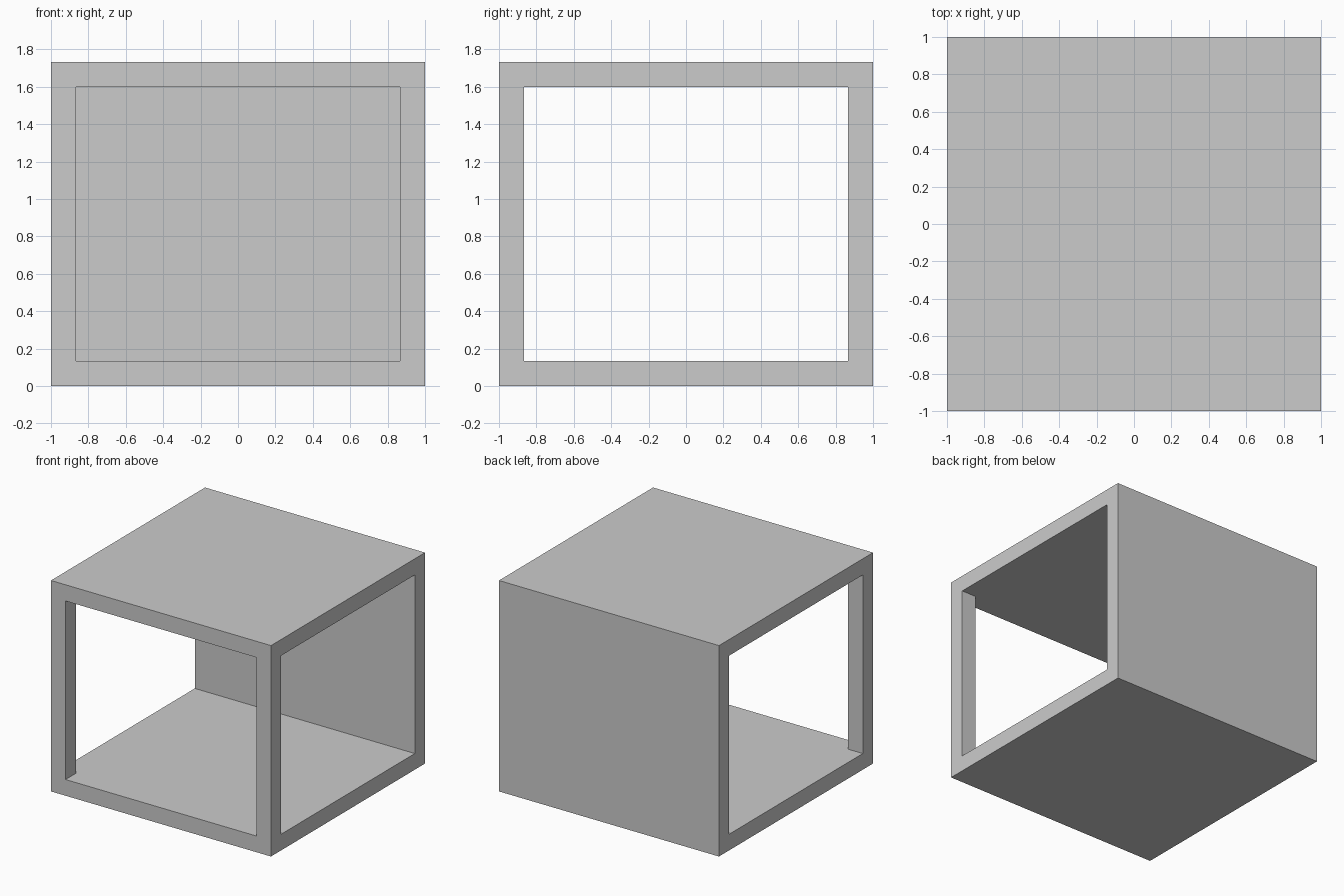
import bpy, bmesh
from mathutils import Vector

if "Cube" in bpy.data.objects:
    bpy.data.objects.remove(bpy.data.objects["Cube"])

H = 1.733          # overall height
T = 0.133          # wall, slab and post thickness
I = 1 - T          # inner half width
OUT = 1.3          # cutter overshoot


def prism(name, plan, z0, z1):
    """Extrude a plan outline between two heights."""
    bm = bmesh.new()
    face = bm.faces.new([bm.verts.new((x, y, z0)) for x, y in plan])
    ext = bmesh.ops.extrude_face_region(bm, geom=[face])
    verts = [g for g in ext["geom"] if isinstance(g, bmesh.types.BMVert)]
    bmesh.ops.translate(bm, verts=verts, vec=Vector((0, 0, z1 - z0)))
    bmesh.ops.recalc_face_normals(bm, faces=bm.faces)
    mesh = bpy.data.meshes.new(name)
    bm.to_mesh(mesh)
    bm.free()
    obj = bpy.data.objects.new(name, mesh)
    bpy.context.collection.objects.link(obj)
    return obj


# Solid outer block
body = prism("open_box", [(-1, -1), (1, -1), (1, 1), (-1, 1)], 0, H)

# T-shaped void: open left, right and front; leaves two front posts and the back wall
void = prism("void_cutter", [
    (-OUT, I), (-OUT, -I), (-I, -I), (-I, -OUT),
    (I, -OUT), (I, -I), (OUT, -I), (OUT, I)], T, H - T)

cut = body.modifiers.new("openings", "BOOLEAN")
cut.operation = "DIFFERENCE"
cut.solver = "EXACT"
cut.object = void
void.hide_render = True
void.hide_set(True)
